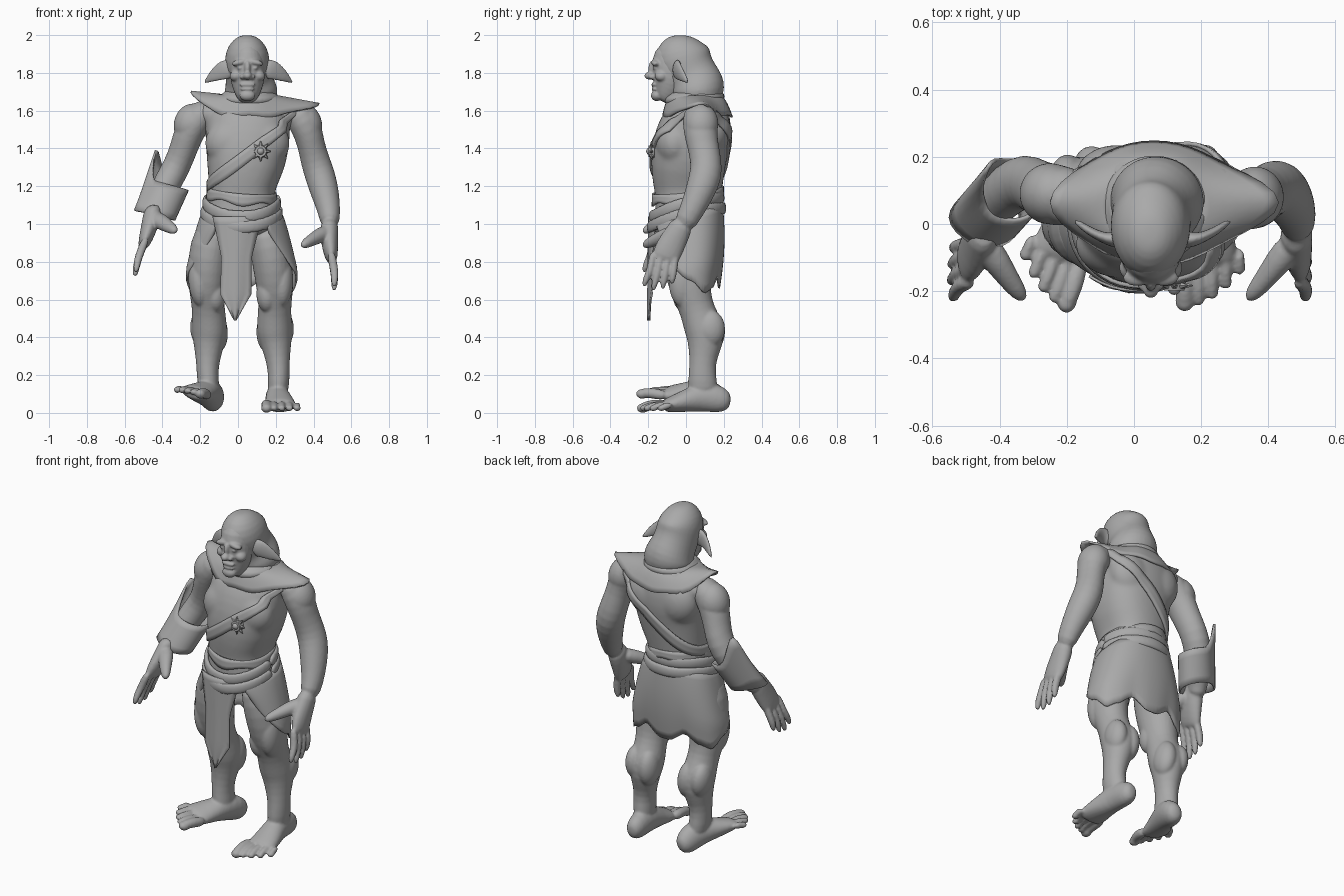
import bpy, bmesh
from math import sin, cos, pi, radians
from mathutils import Vector, Matrix

if "Cube" in bpy.data.objects:
    bpy.data.objects.remove(bpy.data.objects["Cube"])

GREY = (0.4, 0.4, 0.4, 1)
clay = bpy.data.materials.new("clay grey")
clay.use_nodes = True
clay.diffuse_color = GREY
clay.node_tree.nodes["Principled BSDF"].inputs["Base Color"].default_value = GREY


def finish(name, bm, angle=180):
    bmesh.ops.recalc_face_normals(bm, faces=bm.faces)
    mesh = bpy.data.meshes.new(name)
    bm.to_mesh(mesh)
    bm.free()
    mesh.materials.append(clay)
    ob = bpy.data.objects.new(name, mesh)
    bpy.context.collection.objects.link(ob)
    bpy.ops.object.select_all(action='DESELECT')
    ob.select_set(True)
    bpy.context.view_layer.objects.active = ob
    bpy.ops.object.shade_smooth_by_angle(angle=radians(angle))
    return ob


def tube(bm, rings, side=(1, 0, 0), n=14, power=1.0, move=None):
    """Closed loft through rings of (x, y, z, half width, half depth)."""
    pts = [Vector(r[:3]) for r in rings]
    loops = []
    for i, r in enumerate(rings):
        axis = (pts[min(i + 1, len(pts) - 1)] - pts[max(i - 1, 0)]).normalized()
        u = Vector(side)
        u = (u - axis * u.dot(axis)).normalized()
        v = axis.cross(u)
        loop = []
        for k in range(n):
            c, s = cos(2 * pi * k / n), sin(2 * pi * k / n)
            c, s = (abs(w) ** power * (1 if w > 0 else -1) for w in (c, s))
            p = pts[i] + u * c * r[3] + v * s * r[4]
            loop.append(bm.verts.new(move(p) if move else p))
        loops.append(loop)
    for a, b in zip(loops, loops[1:]):
        for k in range(n):
            bm.faces.new((a[k], a[(k + 1) % n], b[(k + 1) % n], b[k]))
    bm.faces.new(loops[0])
    bm.faces.new(loops[-1])


def blob(bm, loc, size, tilt=0, move=None):
    m = Matrix.Translation(loc) @ Matrix.Rotation(radians(tilt), 4, 'Y') @ Matrix.Diagonal((*size, 1))
    made = bmesh.ops.create_uvsphere(bm, u_segments=16, v_segments=10, radius=1, matrix=m)
    if move:
        for v in made["verts"]:
            v.co = move(v.co)


def flesh(name, bm, voxel=0.009, smooth=3):
    """Melt overlapping forms into one skin."""
    ob = finish(name, bm)
    ob.modifiers.new("round", 'SUBSURF').levels = 1
    re = ob.modifiers.new("melt", 'REMESH')
    re.mode, re.voxel_size, re.use_smooth_shade = 'VOXEL', voxel, True
    sm = ob.modifiers.new("soften", 'SMOOTH')
    sm.iterations, sm.factor = smooth, 0.5
    return ob


def sheet(name, f, nu, nv, closed=False, thick=0.012, wrap=None):
    """Cloth or leather sheet from a function of u and v in 0..1."""
    bm = bmesh.new()
    cols = [[bm.verts.new(f(i / nu, j / nv)) for j in range(nv + 1)]
            for i in range(nu + (not closed))]
    for i in range(nu):
        a, b = cols[i], cols[(i + 1) % len(cols)]
        for j in range(nv):
            bm.faces.new((a[j], b[j], b[j + 1], a[j + 1]))
    ob = finish(name, bm, 50)
    if wrap:
        sw = ob.modifiers.new("wrap", 'SHRINKWRAP')
        sw.target, sw.offset, sw.wrap_mode = wrap, 0.006, 'OUTSIDE_SURFACE'
    so = ob.modifiers.new("thickness", 'SOLIDIFY')
    so.thickness, so.offset = thick, 0
    return ob


# Torso with chest and back muscles
bm = bmesh.new()
tube(bm, [(.02, 0, .92, .19, .15), (.02, 0, 1.02, .195, .17), (.02, .01, 1.12, .175, .17),
          (.02, .01, 1.2, .177, .185), (.038, .01, 1.3, .207, .2), (.05, .02, 1.4, .222, .205),
          (.05, .045, 1.49, .228, .2), (.055, .07, 1.57, .225, .18), (.06, .085, 1.63, .18, .14),
          (.06, .04, 1.69, .1, .1), (.055, 0, 1.76, .08, .09)], n=20, power=.85)
for s in (-1, 1):
    blob(bm, (.05 + s * .09, -.06, 1.43), (.14, .105, .13), s * 12)
    blob(bm, (.05 + s * .1, .14, 1.5), (.13, .1, .14), s * 15)
    blob(bm, (.055 + s * .19, .08, 1.59), (.1, .1, .07), s * 20)
torso = flesh("torso", bm, .012, 8)

# Arms
bm_left, bm_right = bmesh.new(), bmesh.new()
tube(bm_left, [(.27, .08, 1.62, .05, .06), (.33, .072, 1.58, .09, .095), (.367, .075, 1.5, .083, .094),
               (.387, .088, 1.42, .073, .084), (.41, .108, 1.33, .08, .085), (.437, .105, 1.25, .083, .09),
               (.462, .07, 1.16, .077, .08), (.485, .025, 1.06, .06, .064), (.488, -.02, .98, .05, .062)])
tube(bm_right, [(-.13, .08, 1.62, .05, .06), (-.2, .08, 1.58, .09, .095), (-.255, .09, 1.5, .085, .094),
                (-.287, .11, 1.4, .075, .084), (-.322, .13, 1.31, .075, .084), (-.367, .11, 1.23, .078, .083),
                (-.415, .06, 1.14, .067, .07), (-.45, .01, 1.07, .052, .058), (-.46, -.02, 1.02, .048, .058)])
blob(bm_left, (.36, .08, 1.53), (.088, .095, .11), -15)
blob(bm_right, (-.25, .09, 1.53), (.093, .095, .11), 15)


# Hands: palm, four fingers and a thumb, mirrored to the other arm
def other_hand(p):
    return Vector((-p.x + .2 * (p.z - .83), p.y, p.z + .075))


for bm, move in ((bm_left, None), (bm_right, other_hand)):
    tube(bm, [(.485, -.01, 1.02, .05, .06), (.482, -.045, .95, .05, .068),
              (.487, -.085, .88, .044, .078), (.495, -.11, .82, .034, .076),
              (.497, -.115, .8, .02, .06)], move=move)
    for k in range(4):
        y, drop, fan = -.172 + .04 * k, (.02, 0, .008, .035)[k], (k - 1.5) * .009
        tube(bm, [(.49, y, .86, .025, .022), (.507, y - .012, .77, .024, .021),
                  (.512, y - .022 + fan / 2, .72 + drop / 2, .022, .02),
                  (.51, y - .034 + fan, .67 + drop, .018, .017),
                  (.508, y - .036 + fan, .645 + drop, .009, .009)], n=10, move=move)
    tube(bm, [(.48, -.05, .965, .04, .05), (.43, -.11, .937, .044, .043), (.385, -.17, .912, .033, .033),
              (.355, -.205, .895, .028, .027), (.337, -.228, .882, .012, .012)],
         side=(0, 0, 1), n=10, move=move)
flesh("left_arm", bm_left, .0075)
flesh("right_arm", bm_right, .0075)


# Legs and feet
def other_leg(p):
    return Vector((-p.x + .065 - .05 * p.z, p.y, p.z))


left_foot = Matrix.Translation((.207, .115, 0)) @ Matrix.Rotation(radians(1), 4, 'Z')
right_foot = (Matrix.Translation((-.168, .105, .018)) @ Matrix.Rotation(radians(-20), 4, 'Z')
              @ Matrix.Rotation(radians(15), 4, 'Y') @ Matrix.Rotation(radians(-13), 4, 'X')
              @ Matrix.Diagonal((-1, 1, 1, 1)))
for name, move, foot in (("left_leg", None, left_foot), ("right_leg", other_leg, right_foot)):
    bm = bmesh.new()
    tube(bm, [(.13, .0, 1.0, .09, .12), (.17, .0, .88, .112, .135), (.187, .005, .76, .108, .125),
              (.197, .025, .65, .1, .112), (.195, .05, .57, .088, .094), (.193, .075, .5, .093, .1),
              (.194, .1, .44, .098, .11), (.2, .105, .38, .088, .1), (.21, .09, .29, .066, .073),
              (.217, .085, .21, .058, .072), (.213, .09, .13, .06, .084), (.21, .09, .08, .04, .06)],
         move=move)
    blob(bm, (.2, .015, .53), (.055, .045, .055), move=move)
    blob(bm, (.155, .13, .43), (.06, .08, .11), move=move)
    blob(bm, (.24, .13, .445), (.058, .08, .1), move=move)
    blob(bm, (.155, -.005, .63), (.06, .07, .1), move=move)
    blob(bm, (.235, -.02, .7), (.06, .075, .14), move=move)
    place = lambda p: foot @ p
    tube(bm, [(0, .122, .06, .02, .025), (0, .1, .06, .05, .06), (0, .04, .08, .06, .08),
              (0, -.04, .085, .064, .08), (.01, -.13, .06, .078, .058), (.012, -.2, .043, .088, .042),
              (.012, -.24, .035, .082, .032)], move=place)
    for k in range(5):
        x, y, r = -.062 + .041 * k, -.355 + .006 * k * k, .02 if k else .03
        tube(bm, [(x * .95, -.2, .045, r, r), (x, y + .06, .043, r, r), (x, y + .03, .034, r * .9, r * .9),
                  (x, y + .015, .027, r, r), (x, y, .025, r / 2, r / 2)], n=10, move=place)
        blob(bm, (x, y + .012, .025), (r, r * 1.1, r * .85), move=place)
    flesh(name, bm, .0075, 4)

# Face and ears
bm = bmesh.new()
cx = .05
tube(bm, [(cx, -.13, 1.65, .035, .03), (cx, -.115, 1.67, .058, .06), (cx, -.09, 1.715, .08, .085),
          (cx, -.08, 1.77, .095, .1), (cx, -.08, 1.83, .095, .104), (cx, -.07, 1.89, .09, .108),
          (cx, -.05, 1.95, .06, .07)])
blob(bm, (cx, -.188, 1.785), (.026, .034, .022))
blob(bm, (cx, -.178, 1.825), (.017, .022, .04))
blob(bm, (cx, -.155, 1.68), (.044, .032, .03))
blob(bm, (cx, -.168, 1.738), (.045, .016, .012))
blob(bm, (cx, -.165, 1.714), (.04, .018, .01))
for s in (-1, 1):
    blob(bm, (cx + s * .04, -.16, 1.856), (.046, .026, .017), s * 14)
    blob(bm, (cx + s * .026, -.178, 1.779), (.015, .02, .014))
    blob(bm, (cx + s * .06, -.13, 1.785), (.036, .038, .03), s * 20)
    blob(bm, (cx + s * .038, -.163, 1.826), (.018, .014, .01))
    tube(bm, [(.055 + s * x, y, z, h, d) for x, y, z, h, d in (
        (.085, -.045, 1.815, .045, .03), (.115, -.048, 1.82, .058, .024), (.145, -.042, 1.81, .05, .016),
        (.19, -.02, 1.782, .032, .013), (.215, 0, 1.762, .016, .01), (.235, .01, 1.747, .005, .005))],
        side=(0, 0, 1))
flesh("face_and_ears", bm, .006, 3)

# Close-fitting hood falling down the back of the neck
bm = bmesh.new()
tube(bm, [(.047, -.03, 2.0, .025, .03), (.047, -.03, 1.988, .06, .075), (.048, -.03, 1.945, .102, .128),
          (.048, -.022, 1.885, .121, .16), (.05, .005, 1.83, .121, .142), (.054, .035, 1.78, .12, .138),
          (.064, .06, 1.735, .136, .148), (.07, .068, 1.695, .148, .142), (.07, .07, 1.665, .13, .12),
          (.06, .07, 1.62, .1, .1)], side=(1, 0, 0), n=18)
flesh("hood", bm)


# Cowl and pointed shoulder mantle
def mantle(u, v):
    t = 2 * pi * u
    c, s = cos(t), sin(t)
    tip = abs(c) ** 6
    right = c < 0
    reach = .24 + tip * (.07 if right else .13)
    edge = Vector((.06 + c * reach, .065 + s * (.185 if s < 0 else .178),
                   1.57 + tip * (.13 if right else .065) + .006 * sin(7 * t)))
    neck = Vector((.06 + c * .125, .05 + s * .13, 1.68))
    p = neck.lerp(edge, v)
    p.z += .018 * sin(pi * v) * (1 - tip)
    return p


sheet("shoulder_mantle", mantle, 40, 6, True)
bm = bmesh.new()
for radius, z, thick in ((.135, 1.665, .028), (.12, 1.685, .022)):
    ring = [(.06 + radius * cos(t), .045 + radius * sin(t), z + .01 * sin(t), thick, thick)
            for t in [2 * pi * k / 24 for k in range(25)]]
    tube(bm, ring, side=(0, 0, 1), n=10)
flesh("neck_cowl", bm, .009, 2)


# Chest strap and sunburst buckle
def strap(u, v):
    t = 2 * pi * u
    return (Vector((.095, .03, 1.4)) + Vector((.27, 0, .205)) * cos(t)
            + Vector((0, .24, 0)) * sin(t) + Vector((-.62, 0, .78)) * (v - .5) * .068)


sheet("chest_strap", strap, 56, 3, True, .012, torso)
bm = bmesh.new()
centre = Matrix.Translation((.12, -.183, 1.385)) @ Matrix.Rotation(pi / 2, 4, 'X')
bmesh.ops.create_cone(bm, cap_ends=True, segments=20, radius1=.036, radius2=.03, depth=.03, matrix=centre)
bmesh.ops.create_uvsphere(bm, u_segments=12, v_segments=8, radius=.02,
                          matrix=centre @ Matrix.Translation((0, 0, .008)))
for k in range(8):
    turn = Matrix.Rotation(k * pi / 4, 4, 'Z') @ Matrix.Translation((.042, 0, 0))
    bmesh.ops.create_cone(bm, cap_ends=True, segments=6, radius1=.011, radius2=.002, depth=.026,
                          matrix=centre @ turn @ Matrix.Rotation(pi / 2, 4, 'Y'))
finish("strap_buckle", bm, 40)


# Vest hem, rolled belts, skirt and front loincloth
def hem(u, v):
    t = 2 * pi * u
    return Vector((.02 + cos(t) * (.178 + .006 * v), .01 + sin(t) * (.184 + .002 * v),
                   1.18 - .055 * v + .012 * sin(5 * t) * v + .02 * sin(t) - .015 * cos(t)))


sheet("vest_hem", hem, 40, 3, True)
for name, low, grow in (("upper_belt", 1.1, 0), ("lower_belt", 1.045, .01)):
    bm = bmesh.new()
    ring = [(.02 + (.196 + grow) * cos(t), .003 + (.187 + grow) * sin(t), low + .05 * sin(t) + .012 * cos(2 * t),
             .036, .016) for t in [2 * pi * k / 32 for k in range(33)]]
    tube(bm, ring, side=(0, 0, 1), n=10)
    flesh(name, bm, .009, 2)


def skirt(u, v):
    a = (u - .5) * 2
    t = pi / 2 + a * radians(142)
    c, s = cos(t), sin(t)
    notch = max(0, 1 - abs(abs(a) - .18) * 8)
    low = .66 + .3 * abs(a) ** 4 + .06 * notch - .04 * max(0, 1 - abs(abs(a) - .45) * 8)
    top = 1.06 + .05 * s
    z = top + (low - top) * v
    flare = .205 + .085 * min(1, (top - z) / .3) ** .8
    full = s if s < 0 else s ** .75
    return Vector((.02 + c * flare, .002 + full * (.188 + .012 * sin(pi * v) - .015 * v * v), z))


sheet("skirt", skirt, 60, 10, thick=.01)


def loincloth(u, v):
    half = .13 - .055 * min(1, v / .4) + .01 * v if v < .74 else .083 * (1 - v) / .26 + .003
    x = (u - .5) * 2 * half
    return Vector((x - .003 - .012 * v, -.197 + 2.5 * x * x + .006 * sin(3 * pi * u) * v, 1.04 - .55 * v))


sheet("loincloth", loincloth, 8, 16, thick=.008)


# Forearm bracer with a tall outer point
def bracer(u, v):
    t = 2 * pi * u
    c, s = cos(t), sin(t)
    p = Vector((-.36, .1, 1.205)).lerp(Vector((-.432, .02, 1.045)), v)
    point = max(0, cos(t - radians(150))) ** 5 * (1 - v)
    flare = max(0, -c) ** 4 * .02 * v
    return p + Vector((c * (.094 + flare), s * .088, c * -.025)) + Vector((.01, .03, .165)) * point


sheet("bracer", bracer, 28, 5, True)
